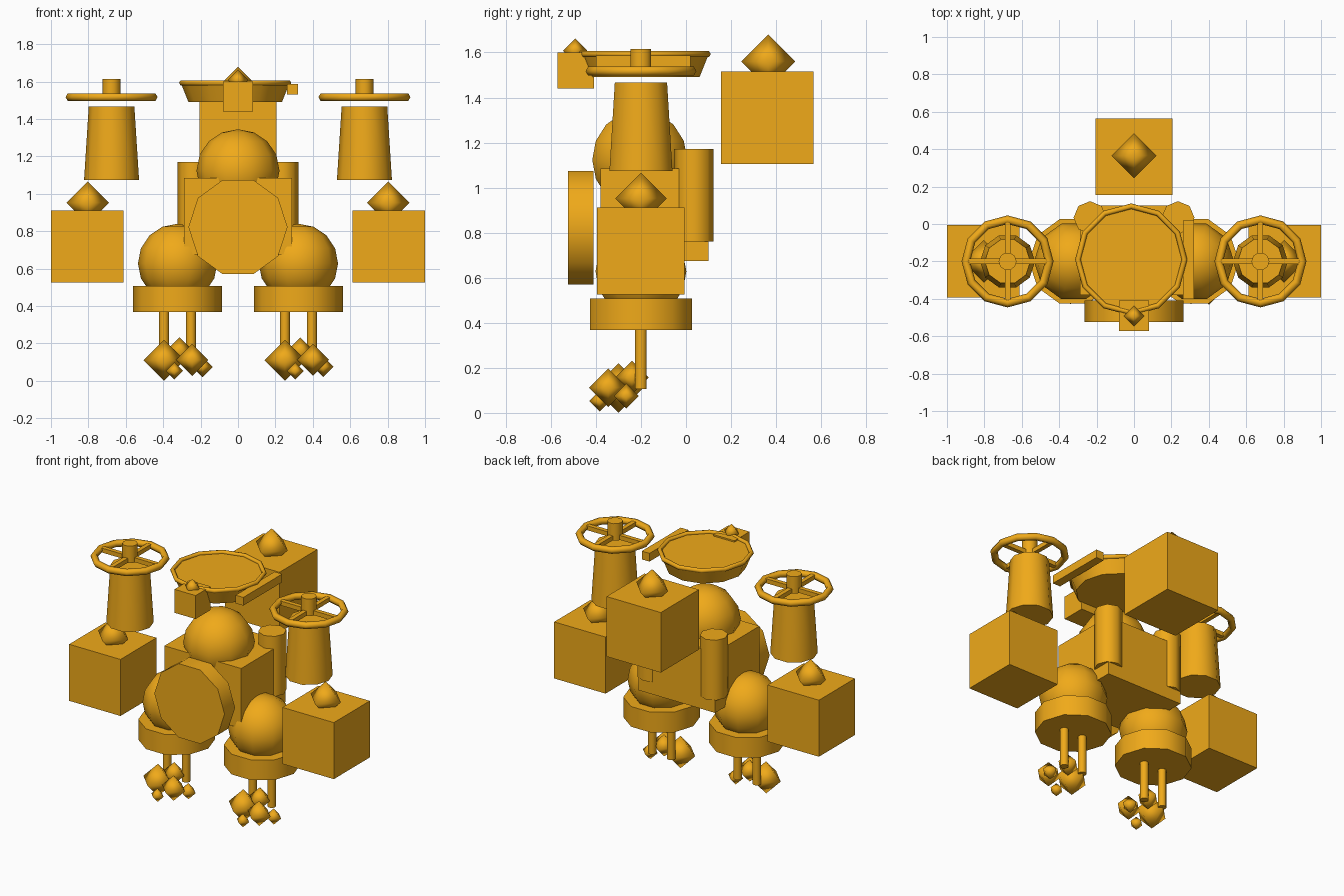
import bpy, bmesh
from math import radians, sin, cos, tau
from mathutils import Matrix

if "Cube" in bpy.data.objects:
    bpy.data.objects.remove(bpy.data.objects["Cube"])

mat = bpy.data.materials.new("amber")
mat.diffuse_color = (0.87, 0.40, 0.01, 1)
mat.use_nodes = True
mat.node_tree.nodes["Principled BSDF"].inputs["Base Color"].default_value = mat.diffuse_color
TURN = Matrix.Rotation(radians(90), 4, 'Z')   # puts a ring corner on the x axis


def finish(name, bm, smooth=0):
    bmesh.ops.recalc_face_normals(bm, faces=bm.faces[:])
    me = bpy.data.meshes.new(name)
    bm.to_mesh(me)
    bm.free()
    me.materials.append(mat)
    ob = bpy.data.objects.new(name, me)
    bpy.context.collection.objects.link(ob)
    if smooth:
        bpy.ops.object.select_all(action='DESELECT')
        ob.select_set(True)
        bpy.context.view_layer.objects.active = ob
        bpy.ops.object.shade_smooth_by_angle(angle=radians(smooth))
    return ob


def box(name, loc, size):
    bm = bmesh.new()
    bmesh.ops.create_cube(bm, size=1, matrix=Matrix.Translation(loc) @ Matrix.Diagonal((*size, 1)))
    return finish(name, bm)


def cyl(name, loc, r1, r2, depth, n=10, rot=Matrix()):
    bm = bmesh.new()
    bmesh.ops.create_cone(bm, cap_ends=True, segments=n, radius1=r1, radius2=r2, depth=depth,
                          matrix=Matrix.Translation(loc) @ rot @ TURN)
    return finish(name, bm, 50)


def ball(name, loc, r):
    bm = bmesh.new()
    bmesh.ops.create_uvsphere(bm, u_segments=10, v_segments=8, radius=r,
                              matrix=Matrix.Translation(loc) @ TURN)
    return finish(name, bm, 60)


def gem(name, loc, r):
    bm = bmesh.new()
    bmesh.ops.create_uvsphere(bm, u_segments=4, v_segments=2, radius=r,
                              matrix=Matrix.Translation(loc))
    return finish(name, bm, 80)


def ring(name, loc, major, minor, n=12, m=6):
    bm = bmesh.new()
    v = [[bm.verts.new((loc[0] + (major + minor * cos(tau * j / m)) * cos(tau * i / n),
                        loc[1] + (major + minor * cos(tau * j / m)) * sin(tau * i / n),
                        loc[2] + minor * sin(tau * j / m)))
          for j in range(m)] for i in range(n)]
    for i in range(n):
        for j in range(m):
            a, b, k = v[i], v[(i + 1) % n], (j + 1) % m
            bm.faces.new((a[j], b[j], b[k], a[k]))
    return finish(name, bm, 70)


# Torso, head and round chest plate
box("torso", (0, -0.14, 0.88), (0.58, 0.48, 0.41))
ball("head", (0, -0.205, 1.123), 0.222)
cyl("chest_plate", (0, -0.467, 0.822), 0.265, 0.265, 0.114, 10,
    Matrix.Rotation(radians(90), 4, 'X'))

# Overhead pan with rim and side bar
cyl("pan", (-0.015, -0.19, 1.54), 0.25, 0.29, 0.10, 12)
ring("pan_rim", (-0.015, -0.19, 1.593), 0.285, 0.015)
box("pan_bar", (0.291, -0.19, 1.558), (0.058, 0.42, 0.056))

# Crates with gem tops: rear and small front one
box("rear_crate", (0, 0.36, 1.31), (0.41, 0.41, 0.41))
gem("rear_gem", (0, 0.365, 1.56), 0.12)
box("front_crate", (0, -0.49, 1.52), (0.16, 0.163, 0.16))
gem("front_gem", (0, -0.492, 1.608), 0.054)

for s, side in ((-1, "left"), (1, "right")):
    # Side crate and gem
    box(side + "_crate", (s * 0.806, -0.2, 0.718), (0.388, 0.388, 0.386))
    gem(side + "_gem", (s * 0.803, -0.2, 0.952), 0.114)
    # Tapered post with spoked hand wheel
    x = s * 0.676
    cyl(side + "_post", (x, -0.2, 1.27), 0.147, 0.122, 0.392)
    ring(side + "_wheel", (x, -0.2, 1.517), 0.223, 0.023)
    cyl(side + "_hub", (x, -0.2, 1.557), 0.048, 0.048, 0.116)
    box(side + "_spoke_x", (x, -0.2, 1.517), (0.44, 0.03, 0.03))
    box(side + "_spoke_y", (x, -0.2, 1.517), (0.03, 0.44, 0.03))
    # Back tank
    cyl(side + "_tank", (s * 0.235, 0.034, 0.966), 0.088, 0.088, 0.41, 8)
    # Hip ball, drum and thin legs
    hx = s * 0.323
    ball(side + "_hip", (hx, -0.2, 0.628), 0.212)
    cyl(side + "_drum", (hx, -0.2, 0.438), 0.238, 0.238, 0.138)
    for dx in (-0.072, 0.072):
        cyl(side + "_leg", (hx + dx, -0.2, 0.26), 0.027, 0.027, 0.31)
    # Gem toes, same layout on both feet
    for dx, y, z, r in ((-0.072, -0.30, 0.11, 0.11), (0.078, -0.345, 0.112, 0.086),
                        (0.01, -0.24, 0.157, 0.075), (-0.017, -0.383, 0.053, 0.046),
                        (0.133, -0.265, 0.075, 0.055)):
        gem(side + "_toe", (hx + dx, y, z), r)
